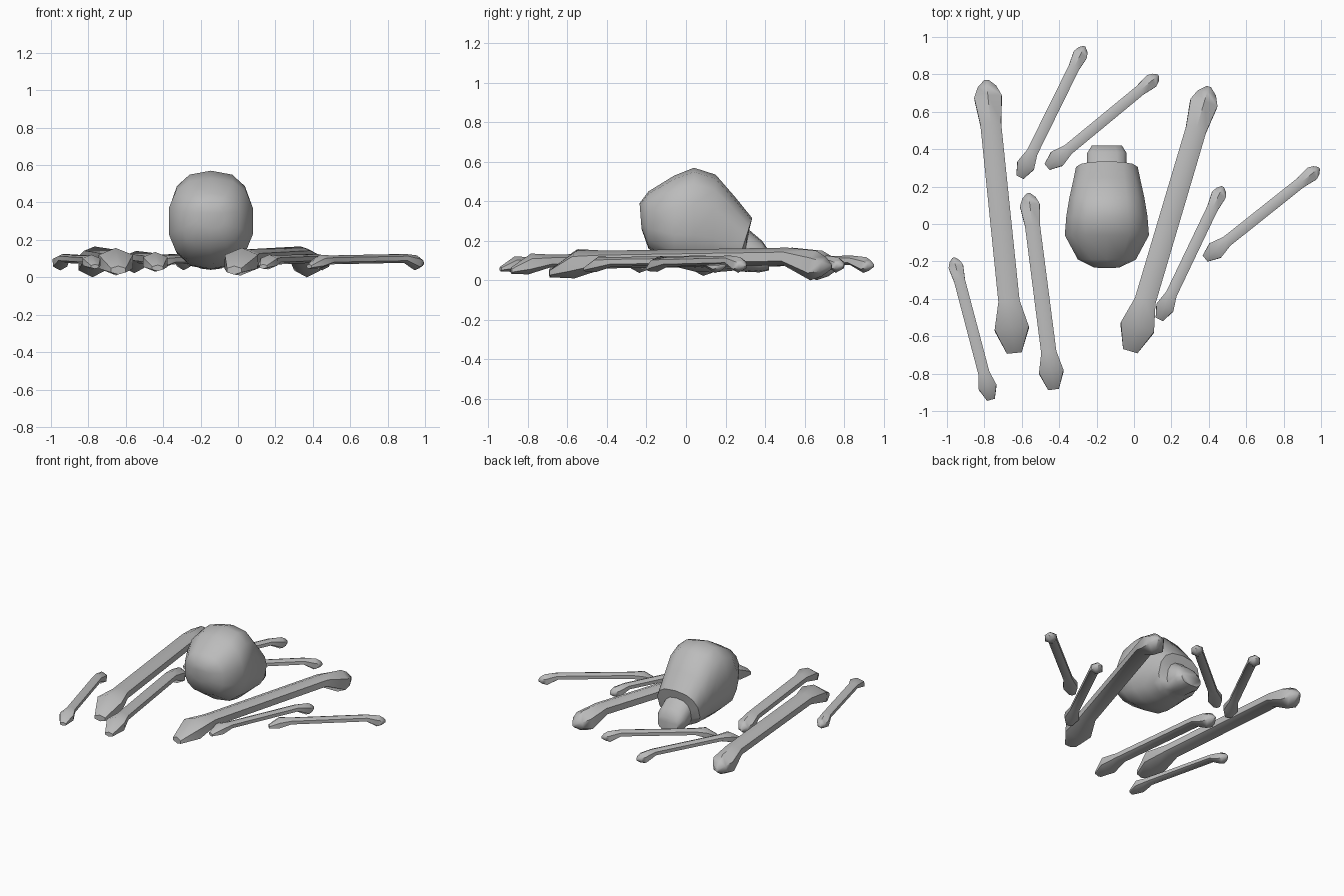
import bpy
import bmesh
from math import sin, cos, pi, atan2, radians, copysign
from mathutils import Vector

cube = bpy.data.objects.get("Cube")
if cube:
    bpy.data.objects.remove(cube, do_unlink=True)

grey = bpy.data.materials.new("bone_grey")
grey.use_nodes = True
colour = (0.5, 0.5, 0.5, 1)
grey.diffuse_color = colour
grey.node_tree.nodes["Principled BSDF"].inputs["Base Color"].default_value = colour


def section(sides, power):
    """Unit outline with a vertex at the top, stretched to fill its box."""
    pts = []
    for i in range(sides):
        a = pi / 2 + 2 * pi * i / sides
        c, s = cos(a), sin(a)
        pts.append((copysign(abs(c) ** power, c), copysign(abs(s) ** power, s)))
    wide = max(p[0] for p in pts)
    return [(u / wide, v) for u, v in pts]


def loft(name, stations, sides, power, angle):
    """Skin rings along y: (y at top, y at bottom, half width, low z, high z)."""
    bm = bmesh.new()
    rings = []
    for y_top, y_low, half, low, high in stations:
        ring = []
        for u, v in section(sides, power):
            f = (v + 1) / 2
            ring.append(bm.verts.new((u * half, y_low + (y_top - y_low) * f,
                                      low + (high - low) * f)))
        rings.append(ring)
    for a, b in zip(rings, rings[1:]):
        for i in range(sides):
            j = (i + 1) % sides
            bm.faces.new((a[i], a[j], b[j], b[i]))
    bm.faces.new(rings[0])
    bm.faces.new(rings[-1])
    bmesh.ops.recalc_face_normals(bm, faces=bm.faces)
    mesh = bpy.data.meshes.new(name)
    bm.to_mesh(mesh)
    bm.free()
    mesh.materials.append(grey)
    obj = bpy.data.objects.new(name, mesh)
    bpy.context.collection.objects.link(obj)
    bpy.ops.object.select_all(action="DESELECT")
    obj.select_set(True)
    bpy.context.view_layer.objects.active = obj
    bpy.ops.object.shade_smooth_by_angle(angle=radians(angle))
    return obj


# Skull: rounded cranium, overhanging brow, recessed eye band and upper jaw
skull = loft("skull", [
    (-0.235, -0.225, 0.07, 0.26, 0.39),
    (-0.19, -0.19, 0.155, 0.16, 0.45),
    (-0.06, -0.06, 0.225, 0.07, 0.53),
    (0.04, 0.04, 0.217, 0.045, 0.57),
    (0.15, 0.13, 0.2, 0.04, 0.535),
    (0.25, 0.2, 0.18, 0.045, 0.42),
    (0.335, 0.25, 0.165, 0.05, 0.315),
    (0.32, 0.28, 0.105, 0.045, 0.255),
    (0.385, 0.37, 0.105, 0.04, 0.2),
    (0.42, 0.42, 0.08, 0.05, 0.15),
], 14, 0.8, 50)
skull.location.x = -0.145

# Bone stations from the pointed foot to the drooping knob
FULL = 1.47
BONE = [
    (0.0, 0.0, 0.04, 0.015, 0.06),
    (0.14, 0.12, 0.092, 0.01, 0.157),
    (0.28, 0.28, 0.057, 0.06, 0.15),
    (1.24, 1.22, 0.056, 0.075, 0.165),
    (1.39, 1.36, 0.074, 0.0, 0.15),
    (1.44, 1.42, 0.05, 0.02, 0.12),
    (1.47, 1.47, 0.012, 0.055, 0.085),
]
MID = 0.08

# Scattered bones: foot tip and knob tip on the ground plane
LAYOUT = {
    "large_bone_right": ((-0.64, -0.69), (-0.79, 0.77)),
    "large_bone_left": ((-0.02, -0.68), (0.4, 0.735)),
    "medium_bone": ((-0.43, -0.885), (-0.565, 0.165)),
    "small_bone_front": ((-0.765, -0.94), (-0.965, -0.18)),
    "small_bone_back": ((-0.61, 0.25), (-0.265, 0.95)),
    "small_bone_behind_skull": ((-0.465, 0.305), (0.13, 0.795)),
    "small_bone_left": ((0.135, -0.51), (0.475, 0.2)),
    "small_bone_far_left": ((0.38, -0.185), (0.99, 0.3)),
}
for name, (foot, knob) in LAYOUT.items():
    run = Vector(knob) - Vector(foot)
    size = run.length / FULL
    bone = loft(name, BONE, 6, 1, 50)
    bone.scale = (size, size, size)
    bone.rotation_euler.z = atan2(run.y, run.x) - pi / 2
    bone.location = (foot[0], foot[1], MID * (1 - size))
